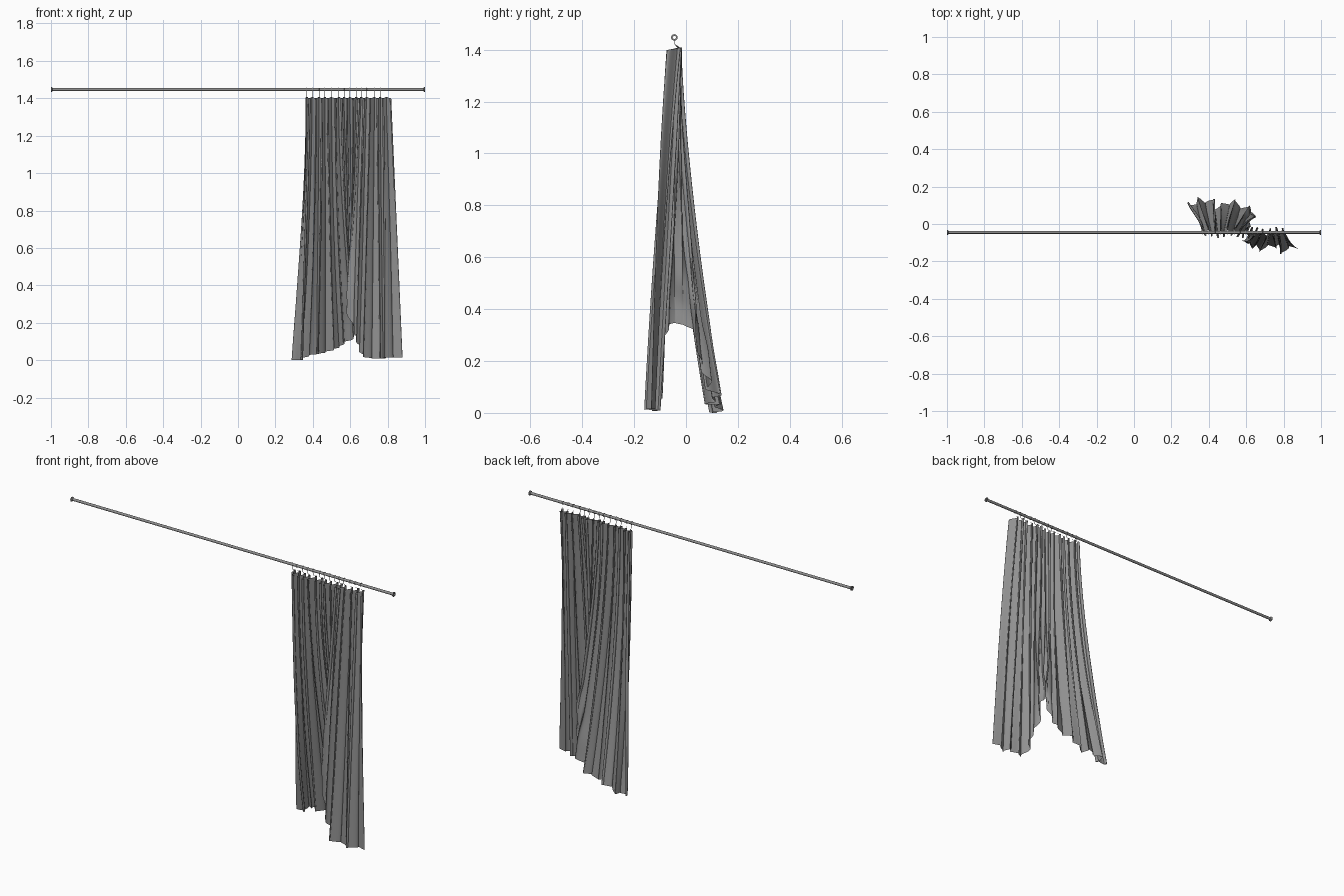
import bpy, bmesh, math
from mathutils import Vector

cube = bpy.data.objects.get("Cube")
if cube:
    bpy.data.objects.remove(cube)

ROD_Y, ROD_Z, TOP = -0.045, 1.447, 1.408
PLEATS = 14


def material(name, grey):
    m = bpy.data.materials.new(name)
    m.use_nodes = True
    col = (grey, grey, grey, 1)
    m.diffuse_color = col
    m.node_tree.nodes["Principled BSDF"].inputs["Base Color"].default_value = col
    return m


cloth_grey = material("cloth grey", 0.28)


def finish(name, bm, angle):
    mesh = bpy.data.meshes.new(name)
    bm.to_mesh(mesh)
    bm.free()
    obj = bpy.data.objects.new(name, mesh)
    bpy.context.collection.objects.link(obj)
    mesh.materials.append(cloth_grey)
    bpy.ops.object.select_all(action='DESELECT')
    obj.select_set(True)
    bpy.context.view_layer.objects.active = obj
    bpy.ops.object.shade_smooth_by_angle(angle=math.radians(angle))


def grid(bm, rows, closed=False):
    """Skin a list of point rows with quads."""
    verts = [[bm.verts.new(p) for p in row] for row in rows]
    n, m = len(verts), len(verts[0])
    for i in range(n if closed else n - 1):
        for j in range(m if closed else m - 1):
            a, b = verts[i], verts[(i + 1) % n]
            k = (j + 1) % m
            bm.faces.new((a[j], b[j], b[k], a[k]))


# Hollow rod with a collar at each end, turned around the x axis
def turned(name, profile, sides=20):
    bm = bmesh.new()
    rows = []
    for i in range(sides):
        a = math.tau * i / sides
        rows.append([(x, ROD_Y + r * math.cos(a), ROD_Z + r * math.sin(a))
                     for x, r in profile])
    grid(bm, rows, True)
    bmesh.ops.recalc_face_normals(bm, faces=bm.faces)
    finish(name, bm, 35)


turned("rod", [(-0.998, 0.0062), (-0.998, 0.0073), (0.998, 0.0073), (0.998, 0.0062)])
for name, s in (("left_collar", 1), ("right_collar", -1)):
    turned(name, [(s * 1.0, 0.0073), (s * 1.0, 0.0125), (s * 0.995, 0.0125),
                  (s * 0.991, 0.0073)])

# Lower edge of the cloth: x, y, height; it runs behind, folds over, runs in front
HEM = [Vector(p) for p in (
    (.305, .09, .0), (.335, .135, .005), (.39, .12, .03), (.45, .095, .035),
    (.51, .105, .06), (.57, .11, .085), (.62, .085, .13), (.63, .035, .29),
    (.61, -.02, .34), (.605, -.07, .325), (.62, -.115, .14), (.66, -.122, .04),
    (.715, -.125, .01), (.77, -.12, .01), (.82, -.13, .015), (.87, -.13, .015))]


def hem(u):
    """Smooth curve through the hem points."""
    f = min(max(u, 0), 1) * (len(HEM) - 1)
    i = min(int(f), len(HEM) - 2)
    t = f - i
    p0, p1, p2, p3 = (HEM[min(max(i + k, 0), len(HEM) - 1)] for k in (-1, 0, 1, 2))
    return 0.5 * (2 * p1 + (p2 - p0) * t + (2 * p0 - 5 * p1 + 4 * p2 - p3) * t * t
                  + (3 * p1 - p0 - 3 * p2 + p3) * t ** 3)


def phase(u):
    return math.tau * PLEATS * u + 0.8 * math.sin(11 * u) + 0.6 * math.sin(29 * u)


def cloth_point(u, v):
    low = hem(u)
    d = hem(u + .01) - hem(u - .01)
    d.z = 0
    d.normalize()
    # the back half swings out late, the front half evenly
    back = min(max((low.y + .07) / .14, 0), 1)
    fy = v ** (0.9 + 0.7 * back)
    fx = v ** (1.0 + 0.7 * back)
    x = (.362 + .455 * u) * (1 - fx) + low.x * fx
    y = ROD_Y * (1 - fy) + low.y * fy
    tangent = Vector((1, 0, 0)).lerp(d, v * v).normalized()
    normal = Vector((-tangent.y, tangent.x, 0))
    # deep pleats along the whole drop, pairing up towards the hem
    ph = phase(u)
    calm = 1 - 0.75 * v * math.exp(-((u - .54) / .09) ** 2)
    wave = (.024 * (1 - .15 * v) * math.sin(ph)
            + .014 * v * math.sin(ph * .5 + 1.0 + .8 * v)
            + .006 * math.sin(23 * u + 3 * v))
    side = .009 * math.sin(2 * ph) + .010 * v * math.sin(ph * .5 + 2)
    # crumple where the cloth is caught over an edge
    crumple = math.exp(-((v - .9) / .1) ** 2 - ((u - .48) / .12) ** 2)
    wave = wave * calm + .012 * crumple * math.sin(22 * v + 17 * u)
    p = Vector((x, y, 0)) + normal * wave + tangent * side * calm
    top = TOP - .010 * (1 - math.sin(ph)) / 2
    p.z = top + (low.z - top) * v + .008 * crumple * math.sin(40 * u)
    return p


# Curtain sheet
bm = bmesh.new()
COLS, ROWS = 320, 60
grid(bm, [[cloth_point(i / COLS, j / ROWS) for j in range(ROWS + 1)]
          for i in range(COLS + 1)])
finish("curtain", bm, 120)


# Wire hooks: a ring round the rod and a stem down to each pleat
def wire(name, pts, closed=False):
    cu = bpy.data.curves.new(name, 'CURVE')
    cu.dimensions = '3D'
    cu.bevel_depth = .001
    cu.bevel_resolution = 1
    cu.use_fill_caps = True
    sp = cu.splines.new('POLY')
    sp.points.add(len(pts) - 1)
    for q, p in zip(sp.points, pts):
        q.co = (*p, 1)
    sp.use_cyclic_u = closed
    cu.materials.append(cloth_grey)
    bpy.context.collection.objects.link(bpy.data.objects.new(name, cu))


for k in range(PLEATS):
    # find the crest of this pleat
    u = min((i / 1000 for i in range(1001)),
            key=lambda t: abs(phase(t) - math.tau * (k + .25)))
    p = cloth_point(u, 0)
    ring = [(p.x, ROD_Y + .009 * math.cos(math.tau * i / 16),
             ROD_Z + .009 * math.sin(math.tau * i / 16)) for i in range(16)]
    wire("hook_ring_%d" % (k + 1), ring, True)
    wire("hook_stem_%d" % (k + 1), [(p.x, ROD_Y, ROD_Z - .009),
                                    (p.x, ROD_Y, ROD_Z - .025), (p.x, p.y, TOP - .006)])
